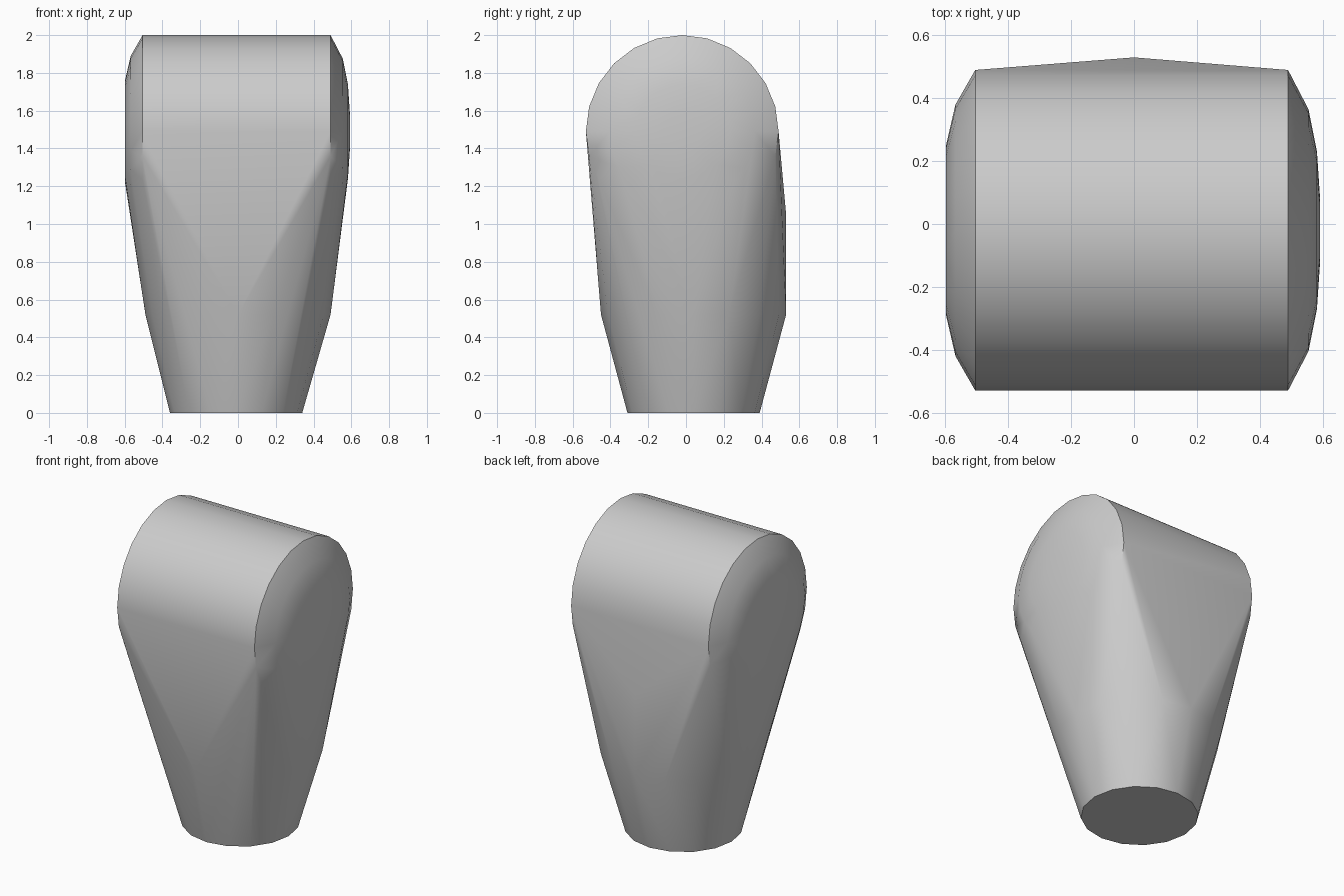
import bpy, bmesh
from math import sin, cos, pi, radians

if "Cube" in bpy.data.objects:
    bpy.data.objects.remove(bpy.data.objects["Cube"])

bm = bmesh.new()


def upright_ring(z, r, cx, cy, n=16):
    for i in range(n):
        a = 2 * pi * i / n
        bm.verts.new((cx + r * cos(a), cy + r * sin(a), z))


def barrel_ring(x, r, n=24, cy=-0.02, cz=1.49):
    for i in range(n):
        a = 2 * pi * i / n
        bm.verts.new((x, cy + r * cos(a), cz + r * sin(a)))


# tapered foot and upright stem
upright_ring(0.0, 0.35, -0.01, 0.04)
upright_ring(0.52, 0.49, 0.0, 0.04)
upright_ring(1.05, 0.49, 0.0, 0.04)

# horizontal barrel across the top with shallow domed ends
for x, r in ((-0.598, 0.27), (-0.568, 0.40), (-0.505, 0.51),
             (0.49, 0.51), (0.555, 0.385), (0.582, 0.25), (0.592, 0.1)):
    barrel_ring(x, r)

# skin wrapped tightly around everything
res = bmesh.ops.convex_hull(bm, input=bm.verts[:])
bmesh.ops.delete(bm, geom=[v for v in bm.verts if not v.link_faces], context='VERTS')
bmesh.ops.dissolve_limit(bm, angle_limit=radians(0.5), verts=bm.verts[:], edges=bm.edges[:])
bmesh.ops.recalc_face_normals(bm, faces=bm.faces[:])

mesh = bpy.data.meshes.new("rounded_wedge_body")
bm.to_mesh(mesh)
bm.free()
body = bpy.data.objects.new("rounded_wedge_body", mesh)
bpy.context.collection.objects.link(body)
bpy.context.view_layer.objects.active = body
body.select_set(True)
bpy.ops.object.shade_smooth_by_angle(angle=radians(35))
